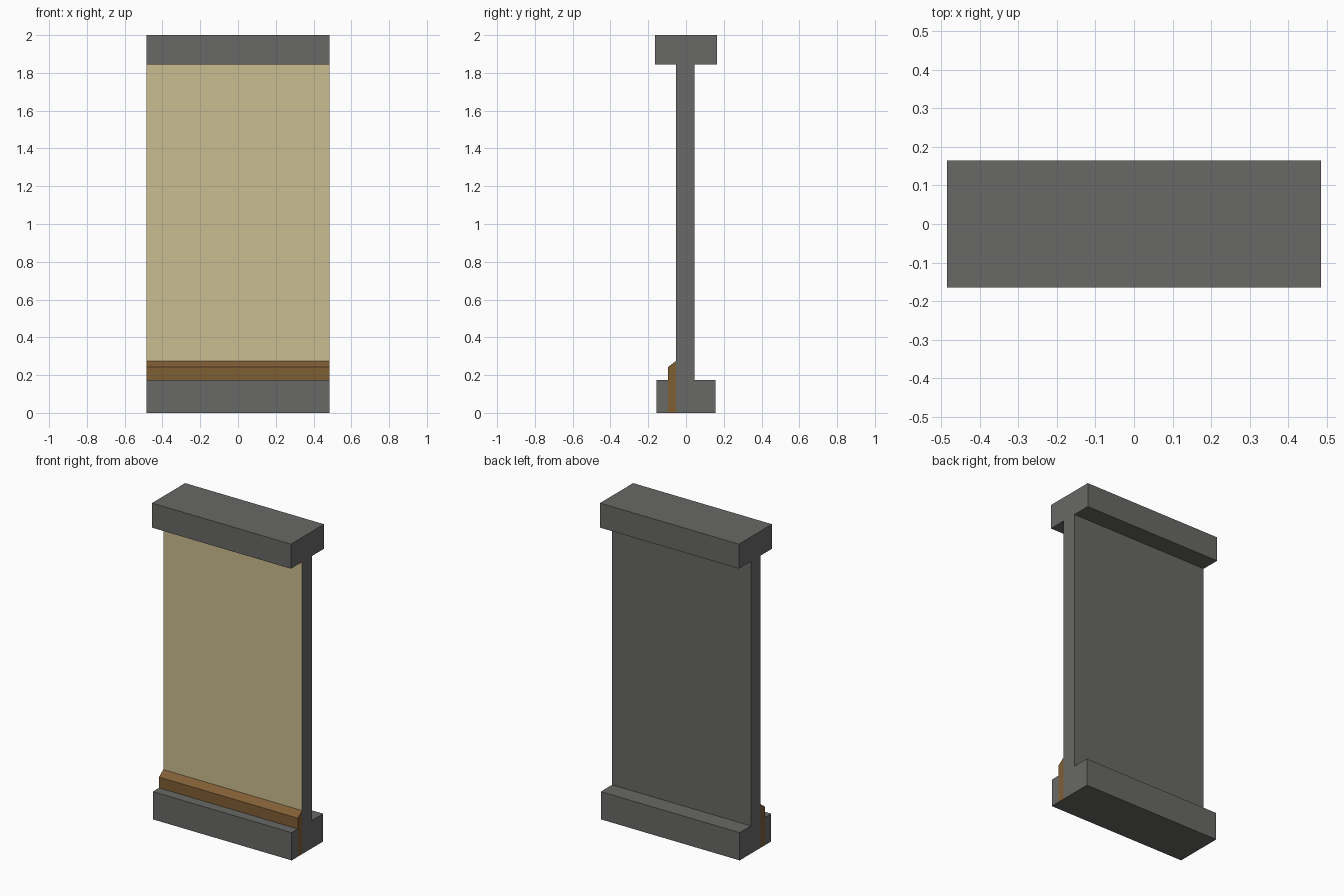
import bpy, bmesh

if "Cube" in bpy.data.objects:
    bpy.data.objects.remove(bpy.data.objects["Cube"])

HALF = 0.485            # half length along x
Y_FRONT, Y_BACK = -0.053, 0.045   # wall faces


def material(name, rgb):
    m = bpy.data.materials.new(name)
    m.diffuse_color = (*rgb, 1)
    m.use_nodes = True
    m.node_tree.nodes["Principled BSDF"].inputs["Base Color"].default_value = m.diffuse_color
    return m


GREY = material("grey stone", (0.138, 0.144, 0.135))
CREAM = material("cream plaster", (0.60, 0.51, 0.285))
BROWN = material("brown wood", (0.215, 0.112, 0.036))


def extrude_profile(name, profile, mats, rule=None):
    """Extrude a (y, z) profile along x; rule(normal) picks the material slot."""
    bm = bmesh.new()
    rings = [[bm.verts.new((x, y, z)) for y, z in profile] for x in (-HALF, HALF)]
    bm.faces.new(rings[0])
    bm.faces.new(rings[1])
    n = len(profile)
    for i in range(n):
        j = (i + 1) % n
        bm.faces.new((rings[0][i], rings[0][j], rings[1][j], rings[1][i]))
    bmesh.ops.recalc_face_normals(bm, faces=bm.faces)
    bm.normal_update()
    if rule:
        for f in bm.faces:
            f.material_index = rule(f.normal)
    mesh = bpy.data.meshes.new(name)
    bm.to_mesh(mesh)
    bm.free()
    for m in mats:
        mesh.materials.append(m)
    obj = bpy.data.objects.new(name, mesh)
    bpy.context.collection.objects.link(obj)
    return obj


def rect(y0, y1, z0, z1):
    return [(y0, z0), (y1, z0), (y1, z1), (y0, z1)]


# Wall panel: plastered front, grey elsewhere
extrude_profile("wall_panel", rect(Y_FRONT, Y_BACK, 0, 2), [GREY, CREAM],
                lambda n: 1 if n.y < -0.5 else 0)

# Skirting board with a bevelled top edge, grey underside
extrude_profile("skirting_board",
                [(-0.095, 0), (Y_FRONT, 0), (Y_FRONT, 0.275), (-0.095, 0.243)],
                [BROWN, GREY], lambda n: 1 if n.z < -0.5 else 0)

# Top and bottom rails on both sides of the wall
for name, y0, y1, z0, z1 in (
        ("top_rail_front", -0.165, Y_FRONT, 1.845, 2),
        ("top_rail_back", Y_BACK, 0.165, 1.845, 2),
        ("base_rail_front", -0.157, -0.095, 0, 0.175),
        ("base_rail_back", Y_BACK, 0.157, 0, 0.175)):
    extrude_profile(name, rect(y0, y1, z0, z1), [GREY])
